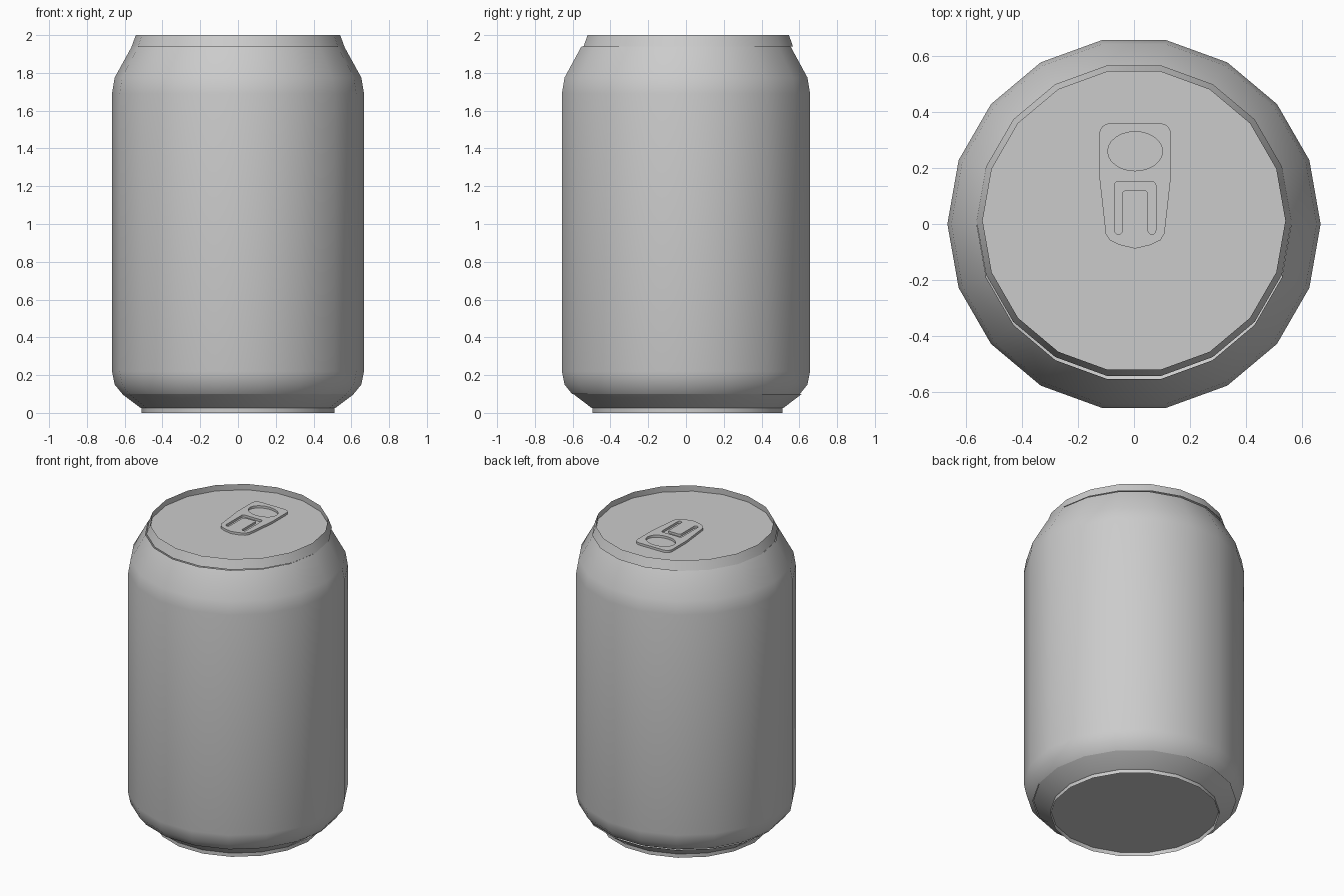
import bpy, bmesh, math

if "Cube" in bpy.data.objects:
    bpy.data.objects.remove(bpy.data.objects["Cube"])

SIDES = 18


def lathe(name, profile, y=0.0, cap=None, angle=35):
    """Revolve (radius, z) points; cap=1 / -1 fills the last ring facing up / down."""
    bm = bmesh.new()
    rings = []
    for r, z in profile:
        rings.append([bm.verts.new((r * math.cos(2 * math.pi * i / SIDES),
                                    r * math.sin(2 * math.pi * i / SIDES) + y, z))
                      for i in range(SIDES)])
    for a, b in zip(rings, rings[1:]):
        for i in range(SIDES):
            j = (i + 1) % SIDES
            quad = (a[i], a[j], b[j], b[i])
            bm.faces.new(quad if cap != -1 else quad[::-1])
    if cap:
        bm.faces.new(rings[-1] if cap > 0 else rings[-1][::-1])
    me = bpy.data.meshes.new(name)
    bm.to_mesh(me)
    bm.free()
    ob = bpy.data.objects.new(name, me)
    bpy.context.collection.objects.link(ob)
    bpy.ops.object.select_all(action='DESELECT')
    ob.select_set(True)
    bpy.context.view_layer.objects.active = ob
    bpy.ops.object.shade_smooth_by_angle(angle=math.radians(angle))
    return ob


def arc(cx, cy, rx, ry, a0, a1, n):
    return [(cx + rx * math.cos(math.radians(a0 + (a1 - a0) * i / n)),
             cy + ry * math.sin(math.radians(a0 + (a1 - a0) * i / n))) for i in range(n + 1)]


def mirrored(half):
    """Close a right-hand outline by mirroring it across x = 0."""
    return half + [(-x, y) for x, y in reversed(half) if abs(x) > 1e-5]


# Main wall with rounded shoulders
lathe("can_body", [(0.612, 0.10), (0.653, 0.15), (0.667, 0.22), (0.667, 1.69),
                   (0.653, 1.775), (0.562, 1.94)])

# Neck rim folding inside to the recessed lid
lathe("rim_and_lid", [(0.563, 1.94), (0.541, 2.0), (0.543, 1.96)], y=0.012, cap=1)

# Tapered foot, standing ring and recessed floor
lathe("foot_and_floor", [(0.614, 0.10), (0.518, 0.028), (0.511, 0.025), (0.511, 0.0),
                         (0.508, 0.025)], y=0.008, cap=-1)

# Pull tab: flat plate with an oval hole and a U-shaped slot
outline = mirrored([(0.0, -0.088), (0.055, -0.075), (0.09, -0.058), (0.105, -0.035), (0.128, 0.17)]
                   + arc(0.09, 0.322, 0.038, 0.038, 0, 90, 4))
oval = arc(0, 0.26, 0.098, 0.07, 0, 345, 23)
slot = mirrored(arc(0.06, -0.023, 0.014, 0.014, 180, 360, 6)
                + arc(0.060, 0.138, 0.014, 0.014, 0, 90, 3))
inner = mirrored(arc(0.034, 0.108, 0.012, 0.012, 90, 0, 3))
slot = slot + inner[4:] + inner[:4]

curve = bpy.data.curves.new("pull_tab", 'CURVE')
curve.dimensions = '2D'
curve.fill_mode = 'BOTH'
curve.extrude = 0.008

# Slot order: right leg, top, left leg, then back along the inner edge
right_leg = arc(0.060, -0.023, 0.014, 0.014, 180, 360, 6)
top_right = arc(0.060, 0.138, 0.014, 0.014, 0, 90, 3)
inner_right = arc(0.034, 0.108, 0.012, 0.012, 90, 0, 3)
slot = mirrored(right_leg + top_right) + [(-x, y) for x, y in reversed(inner_right)] + inner_right

for pts in (outline, oval, slot):
    sp = curve.splines.new('POLY')
    sp.points.add(len(pts) - 1)
    for p, (x, y) in zip(sp.points, pts):
        p.co = (x, y, 0, 1)
    sp.use_cyclic_u = True
tab = bpy.data.objects.new("pull_tab", curve)
tab.location = (0.004, 0, 1.967)
bpy.context.collection.objects.link(tab)
bpy.ops.object.select_all(action='DESELECT')
tab.select_set(True)
bpy.context.view_layer.objects.active = tab
bpy.ops.object.convert(target='MESH')
